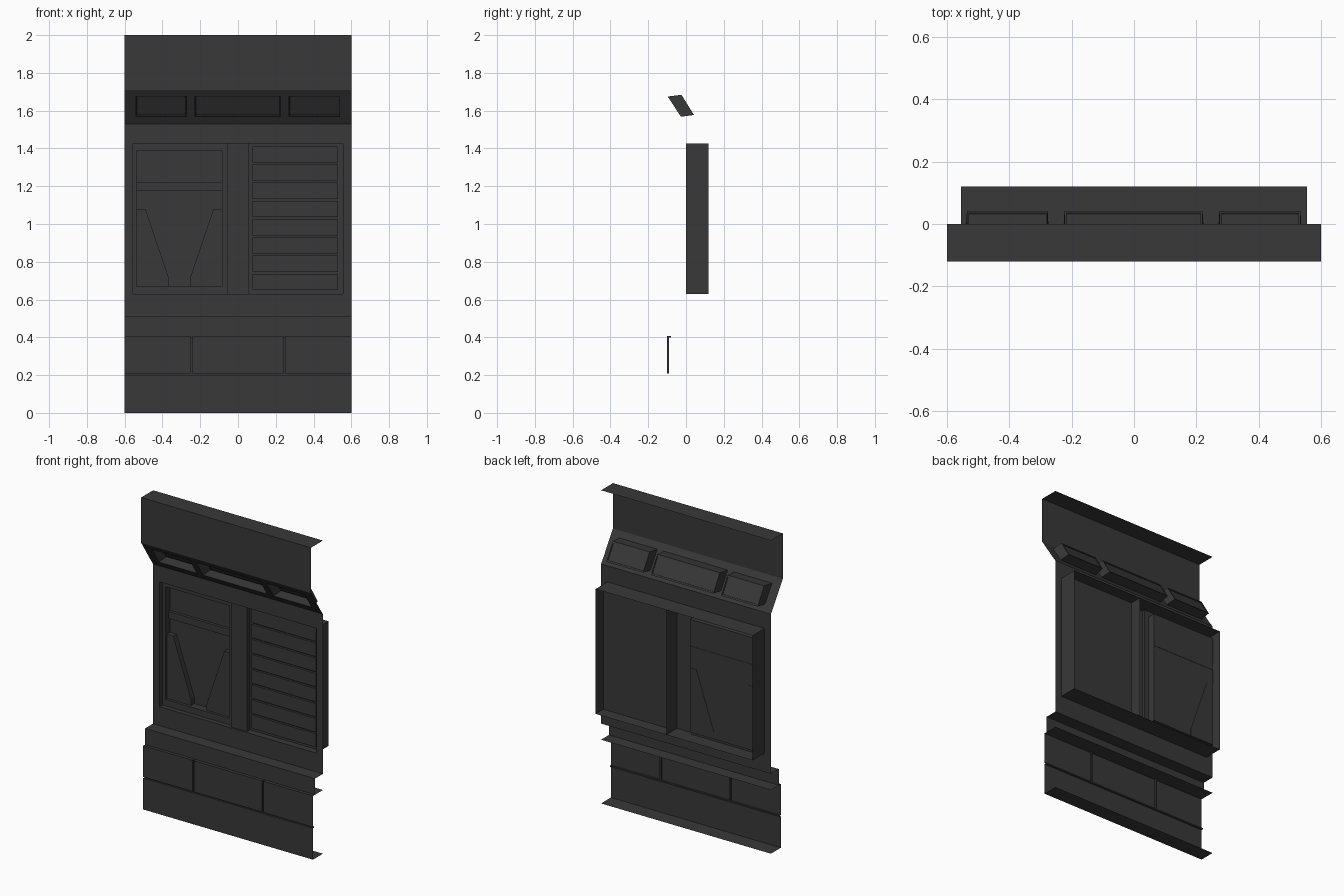
import bpy, bmesh

if "Cube" in bpy.data.objects:
    bpy.data.objects.remove(bpy.data.objects["Cube"])

mat = bpy.data.materials.new("dark_grey")
mat.diffuse_color = (0.04, 0.04, 0.04, 1)
mat.use_nodes = True
mat.node_tree.nodes["Principled BSDF"].inputs["Base Color"].default_value = mat.diffuse_color


def mesh(name, polys):
    """Object from a list of polygons given as 3D points; shared points are welded."""
    bm = bmesh.new()
    for p in polys:
        bm.faces.new([bm.verts.new(v) for v in p])
    bmesh.ops.remove_doubles(bm, verts=bm.verts, dist=1e-5)
    me = bpy.data.meshes.new(name)
    bm.to_mesh(me)
    bm.free()
    me.materials.append(mat)
    ob = bpy.data.objects.new(name, me)
    bpy.context.collection.objects.link(ob)
    return ob


def sheet(xs, path, holes=()):
    """Polygons of a (y, z) path swept over x stations, skipping (column, row) holes."""
    out = []
    for i in range(len(xs) - 1):
        for j in range(len(path) - 1):
            if (i, j) not in holes:
                a, b = path[j], path[j + 1]
                out.append([(xs[i], *a), (xs[i + 1], *a), (xs[i + 1], *b), (xs[i], *b)])
    return out


def rect(x0, x1, low, high):
    """Loop with its bottom edge at (y, z) low and its top edge at (y, z) high."""
    return [(x0, *low), (x1, *low), (x1, *high), (x0, *high)]


def tunnel(loops, cap=True):
    """Polygons joining successive loops, with the last one closed if cap is set."""
    out = []
    for a, b in zip(loops, loops[1:]):
        for i in range(4):
            k = (i + 1) % 4
            out.append([a[i], a[k], b[k], b[i]])
    if cap:
        out.append(loops[-1])
    return out


def prism(outline, y0, y1):
    """Closed block from an anticlockwise (x, z) outline."""
    f = [(x, y0, z) for x, z in outline]
    b = [(x, y1, z) for x, z in outline]
    n = len(f)
    return [f, b[::-1]] + [[f[i], b[i], b[(i + 1) % n], f[(i + 1) % n]] for i in range(n)]


# Lower plinth with a horizontal groove and two vertical slots
slots = [(-0.252, -0.242), (0.24, 0.25)]
top = 0.407
deep = -0.089
plinth = [(0, 0), (-0.1, 0), (-0.1, 0.2), (deep, 0.2), (deep, 0.208),
          (-0.1, 0.208), (-0.1, top), (-0.08, top), (0, top)]
polys = sheet([-0.6, *slots[0], *slots[1], 0.6], plinth, {(1, 5), (1, 6), (3, 5), (3, 6)})
side = [(-0.1, 0.208), (deep, 0.208), (deep, 0.4), (-0.08, 0.4), (-0.08, top), (-0.1, top)]
for a, b in slots:
    polys += sheet([a, b], side[1:5])
    polys += [[(a, *p) for p in side], [(b, *p) for p in side[::-1]]]
mesh("plinth", polys)

# Stepped trim above the plinth
mesh("step_trim", sheet([-0.6, 0.6], [(-0.08, top), (-0.08, 0.51), (0, 0.51)]))

# Main wall with one wide opening, split by a slightly recessed centre pillar
pil = 0.011
mesh("main_wall", sheet([-0.6, -0.555, 0.555, 0.6],
                        [(0, 0.51), (0, 0.63), (0, 1.427), (0, 1.53)], {(1, 1)}))
mesh("centre_pillar", sheet([-0.055, 0.055], [(pil, 0.63), (pil, 1.427)]))

# Sloped light strip with three openings, and the upper wall
lights = [(-0.54, -0.273), (-0.227, 0.224), (0.27, 0.538)]
lo, hi = (-0.0267, 1.568), (-0.0967, 1.675)
mesh("sloped_wall", sheet([-0.6] + [x for p in lights for x in p] + [0.6],
                          [(0, 1.53), lo, hi, (-0.12, 1.71)], {(1, 1), (3, 1), (5, 1)}))
mesh("upper_wall", sheet([-0.6, 0.6], [(-0.12, 1.71), (-0.12, 2), (0, 2)]))
for a, b in lights:
    mesh("light_recess", tunnel([rect(a, b, lo, hi),
                                 rect(a + 0.004, b - 0.004, (0.042, 1.577), (-0.024, 1.684)),
                                 rect(a + 0.01, b - 0.01, (0.036, 1.585), (-0.018, 1.673)),
                                 rect(a + 0.01, b - 0.01, (0.032, 1.584), (-0.022, 1.672))]))

# Rear housing around both openings, and the rib beside the louvres
mesh("rear_housing", tunnel([rect(-0.555, 0.555, (y, 0.63), (y, 1.427)) for y in (0, 0.12)], False))
mesh("rear_rib", [[(0.055, 0.04, 0.63), (0.055, 0.12, 0.63), (0.055, 0.12, 1.427), (0.055, 0.04, 1.427)]])

# Left compartment: stepped frame and back panel
back = 0.08
outer = lambda y: rect(-0.555, -0.055, (y, 0.63), (y, 1.427))
inner = lambda y: rect(-0.535, -0.085, (y, 0.67), (y, 1.39))
mesh("left_compartment", tunnel([outer(pil), outer(0.03), inner(0.03), inner(back)]))
wedge = [(-0.535, 0.67), (-0.365, 0.67), (-0.365, 0.71), (-0.49, 1.08), (-0.535, 1.08)]
mesh("left_wedge", prism(wedge, 0.047, back + 0.002))
mesh("right_wedge", prism([(-0.62 - x, z) for x, z in wedge[::-1]], 0.047, back + 0.002))
mesh("cross_band", prism([(-0.535, 1.175), (-0.085, 1.175), (-0.085, 1.22), (-0.535, 1.22)], 0.062, back + 0.002))

# Right compartment with flat slats separated by narrow slots
mesh("right_compartment", tunnel([rect(0.055, 0.555, (y, 0.63), (y, 1.427)) for y in (pil, 0.042)]))
for i in range(8):
    z0, z1 = 0.65 + i * 0.0965, 0.736 + i * 0.0965
    mesh("louvre_slat", prism([(0.077, z0), (0.53, z0), (0.53, z1), (0.077, z1)], 0.028, 0.042))
